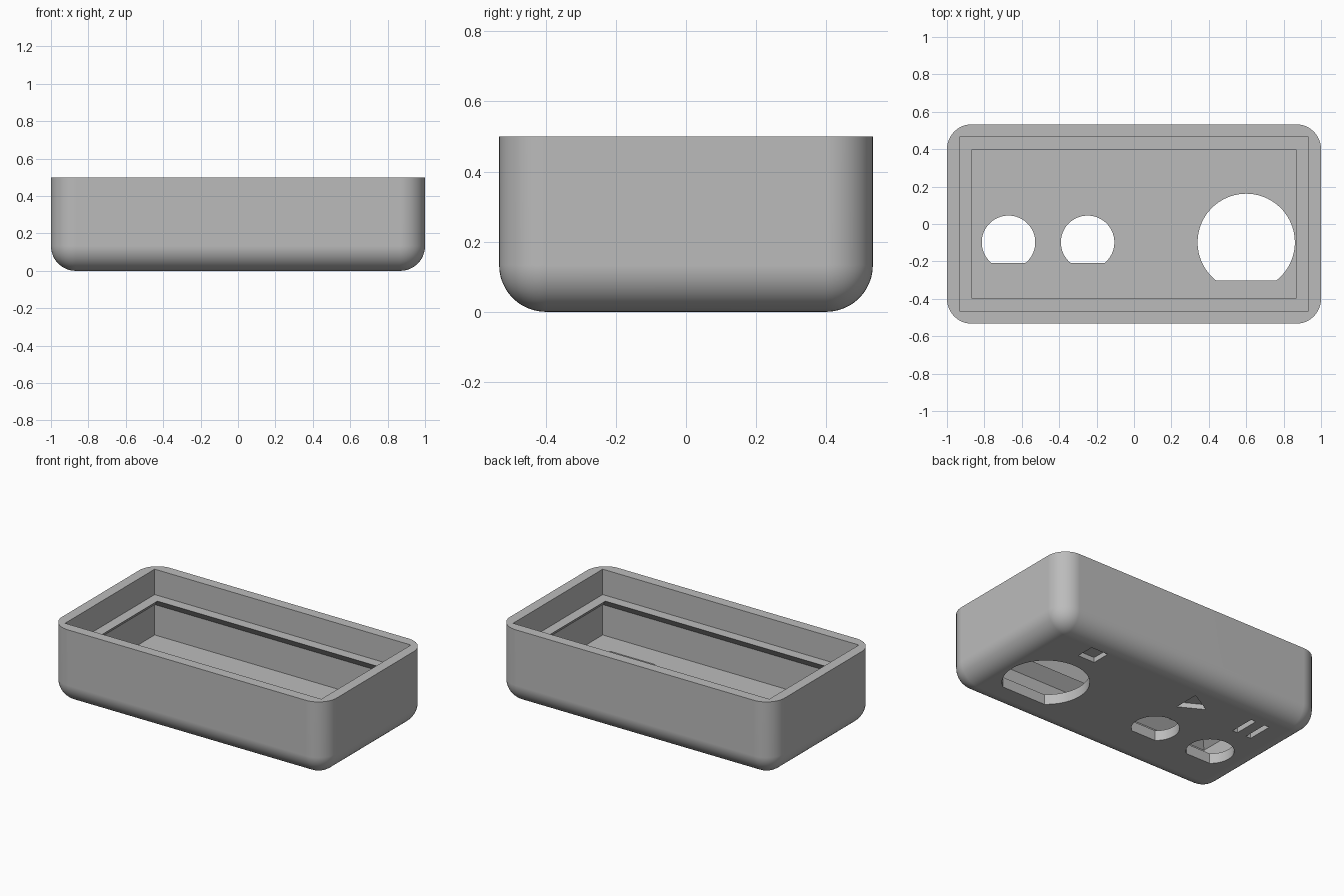
import bpy, bmesh, math

if "Cube" in bpy.data.objects:
    bpy.data.objects.remove(bpy.data.objects["Cube"], do_unlink=True)

HX, HY, HEIGHT = 1.0, 0.533, 0.5   # outer half sizes and height
WALL, FILLET = 0.067, 0.133
ICON_DEPTH = 0.033

grey = bpy.data.materials.new("plain_grey")
grey.use_nodes = True
grey.diffuse_color = (0.5, 0.5, 0.5, 1)
grey.node_tree.nodes["Principled BSDF"].inputs["Base Color"].default_value = (0.5, 0.5, 0.5, 1)


def make_object(name, bm):
    bmesh.ops.recalc_face_normals(bm, faces=bm.faces)
    mesh = bpy.data.meshes.new(name)
    bm.to_mesh(mesh)
    bm.free()
    mesh.materials.append(grey)
    obj = bpy.data.objects.new(name, mesh)
    bpy.context.collection.objects.link(obj)
    return obj


def loft(name, rings):
    """Closed solid through a stack of equal-length point rings."""
    bm = bmesh.new()
    loops = [[bm.verts.new(p) for p in ring] for ring in rings]
    for low, high in zip(loops, loops[1:]):
        for i in range(len(low)):
            j = (i + 1) % len(low)
            bm.faces.new((low[i], low[j], high[j], high[i]))
    bm.faces.new(loops[0][::-1])
    bm.faces.new(loops[-1])
    return make_object(name, bm)


def prism(name, outline, z0, z1):
    return loft(name, [[(x, y, z) for x, y in outline] for z in (z0, z1)])


def rectangle(cx, cy, hx, hy):
    return [(cx - hx, cy - hy), (cx + hx, cy - hy), (cx + hx, cy + hy), (cx - hx, cy + hy)]


def flat_circle(cx, cy, r, flat_y, steps=64):
    """Circle outline with its lower part cut off by a straight chord."""
    start = math.asin((flat_y - cy) / r)
    sweep = math.pi - 2 * start
    return [(cx + r * math.cos(start + sweep * i / steps),
             cy + r * math.sin(start + sweep * i / steps)) for i in range(steps + 1)]


# Outer body: box rounded on every edge except the top rim
bm = bmesh.new()
bmesh.ops.create_cube(bm, size=1)
for v in bm.verts:
    v.co = (v.co.x * 2 * HX, v.co.y * 2 * HY, (v.co.z + 0.5) * HEIGHT)
edges = [e for e in bm.edges if min(v.co.z for v in e.verts) < 0.01]
bmesh.ops.bevel(bm, geom=edges, offset=FILLET, offset_type='OFFSET',
                segments=12, profile=0.5, affect='EDGES')
case = make_object("case", bm)

# Cavity with a ledge whose underside slopes back to the wall
levels = [(WALL, WALL), (WALL, 0.267), (2 * WALL, 0.333), (WALL, 0.333), (WALL, 0.6)]
cutters = [loft("cavity_cutter",
                [[(x, y, z) for x, y in rectangle(0, 0, HX - inset, HY - inset)]
                 for inset, z in levels])]

# Flat-sided round holes through the floor
for name, cx, r, flat in (("large_hole", 0.6, 0.26, -0.303),
                          ("middle_hole", -0.248, 0.143, -0.209),
                          ("end_hole", -0.671, 0.143, -0.209)):
    cutters.append(prism(name + "_cutter", flat_circle(cx, -0.098, r, flat), -0.1, 0.12))

# Shallow marks engraved in the underside
marks = [("square_mark", rectangle(0.595, 0.33, 0.062, 0.062)),
         ("triangle_mark", [(-0.18, 0.18), (-0.18, 0.353), (-0.335, 0.265)])]
marks += [("bar_mark", rectangle(x, 0.26, 0.018, 0.085)) for x in (-0.635, -0.738)]
cutters += [prism(name + "_cutter", shape, -0.1, ICON_DEPTH) for name, shape in marks]

bpy.ops.object.select_all(action='DESELECT')
bpy.context.view_layer.objects.active = case
case.select_set(True)
for cutter in cutters:
    mod = case.modifiers.new("cut", 'BOOLEAN')
    mod.operation = 'DIFFERENCE'
    mod.solver = 'EXACT'
    mod.object = cutter
    bpy.ops.object.modifier_apply(modifier=mod.name)
for cutter in cutters:
    bpy.data.objects.remove(cutter, do_unlink=True)

# Smooth fillets, crisp edges, flat large faces
bpy.ops.object.shade_smooth_by_angle(angle=math.radians(30))
normals = case.modifiers.new("flat_faces", 'WEIGHTED_NORMAL')
normals.keep_sharp = True
